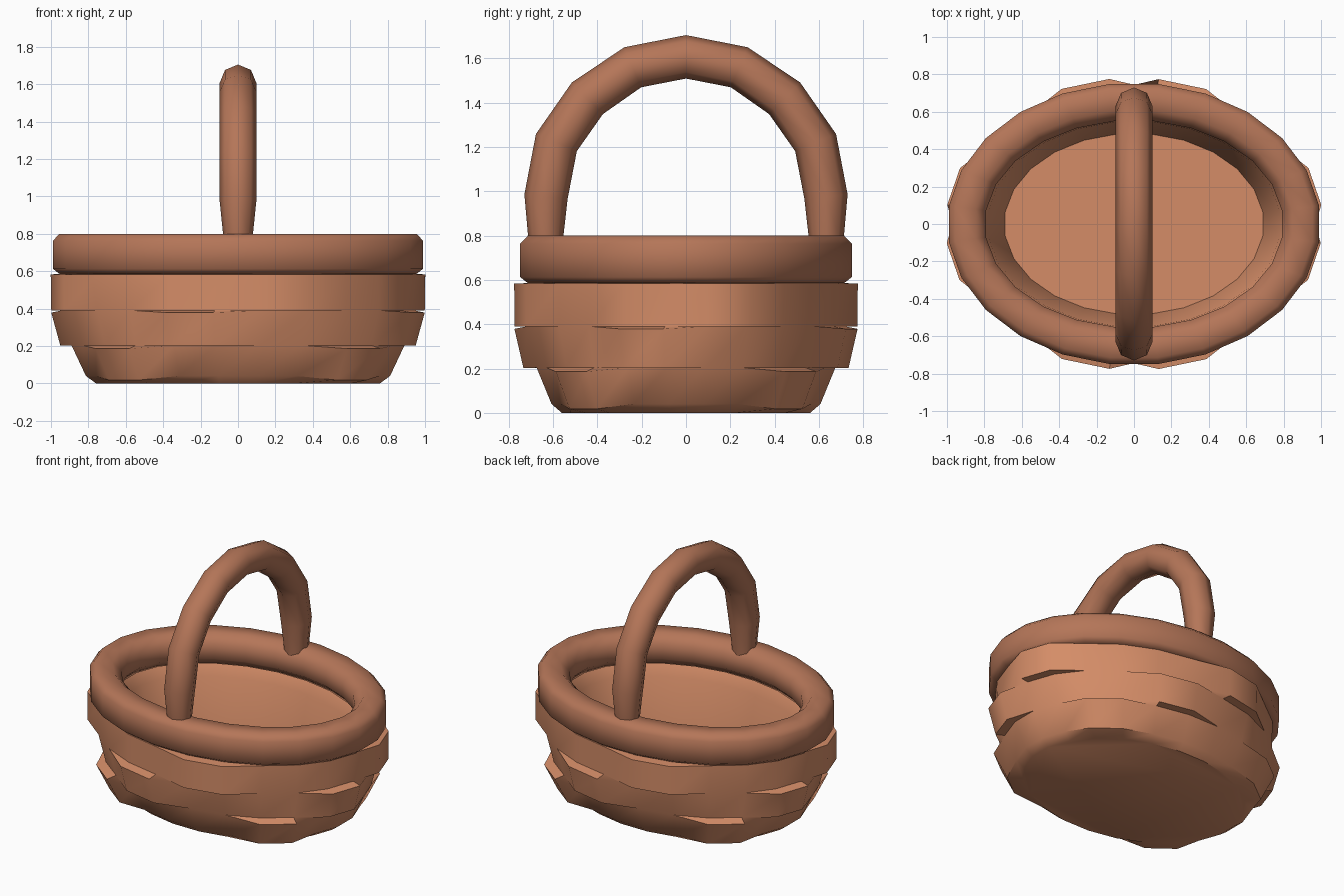
import bpy, bmesh, math
from mathutils import Vector

if "Cube" in bpy.data.objects:
    bpy.data.objects.remove(bpy.data.objects["Cube"])

N = 24  # segments around the oval


def material(name, rgb):
    m = bpy.data.materials.new(name)
    m.diffuse_color = (*rgb, 1)
    m.use_nodes = True
    m.node_tree.nodes["Principled BSDF"].inputs["Base Color"].default_value = m.diffuse_color
    return m


wicker = material("light wicker", (0.66, 0.265, 0.137))
trim = material("dark wicker", (0.46, 0.18, 0.098))


def loft(name, rings, mat, angle, close=False, cap_start=False, cap_end=False, up=False):
    """Skin a list of equally long point rings."""
    bm = bmesh.new()
    vs = [[bm.verts.new(p) for p in r] for r in rings]
    n = len(vs[0])
    pairs = list(zip(vs, vs[1:])) + ([(vs[-1], vs[0])] if close else [])
    for r, s in pairs:
        for i in range(n):
            j = (i + 1) % n
            bm.faces.new((r[i], r[j], s[j], s[i]))
    if cap_start:
        bm.faces.new(vs[0][::-1])
    if cap_end:
        bm.faces.new(vs[-1])
    bmesh.ops.remove_doubles(bm, verts=bm.verts, dist=0.0005)
    bmesh.ops.recalc_face_normals(bm, faces=bm.faces)
    if up and sum(f.normal.z for f in bm.faces) < 0:
        bmesh.ops.reverse_faces(bm, faces=bm.faces)
    me = bpy.data.meshes.new(name)
    bm.to_mesh(me)
    bm.free()
    me.materials.append(mat)
    ob = bpy.data.objects.new(name, me)
    bpy.context.collection.objects.link(ob)
    bpy.ops.object.select_all(action='DESELECT')
    ob.select_set(True)
    bpy.context.view_layer.objects.active = ob
    bpy.ops.object.shade_smooth_by_angle(angle=math.radians(angle))
    return ob


def oval(a, b, z, bulge=0.0, centre=0.0, drop=0.0):
    """Oval ring; four lobes of two points each are pushed outwards."""
    pts = []
    for i in range(N):
        deg = 7.5 + 15 * i
        lobe = abs((deg - centre + 45) % 90 - 45) < 10
        d = bulge if lobe else 0
        t = math.radians(deg)
        pts.append((math.cos(t) * (a + d), math.sin(t) * (b + d), z - (drop if lobe else 0)))
    return pts


# Woven body: three bands in one skin, each with its lobes turned by 30 degrees
loft("woven_body", [
    oval(0.765, 0.565, 0),
    oval(0.82, 0.612, 0.04, 0.05, 45, 0.022),
    oval(0.898, 0.68, 0.204, 0.06, 45, 0.018),
    oval(0.898, 0.68, 0.204, 0.06, 75, 0.002),
    oval(0.947, 0.721, 0.391, 0.06, 75, 0.012),
    oval(0.947, 0.721, 0.391, 0.06, 105, 0.001),
    oval(0.95, 0.722, 0.583, 0.06, 105),
    oval(0.88, 0.64, 0.59)], wicker, 40, cap_start=True)

# Hollow inside: steep wall down to a deep floor
loft("basket_inside", [oval(0.83, 0.59, 0.6), oval(0.785, 0.55, 0.53), oval(0.695, 0.485, 0.06)],
     wicker, 40, cap_end=True, up=True)

# Thick rounded rim
section = [(0.1, -0.08), (0.1, 0.07), (0.065, 0.107), (-0.045, 0.107),
           (-0.1, 0.05), (-0.1, -0.05), (-0.05, -0.1), (0.065, -0.107)]
loft("rim", [oval(0.898 + r, 0.655 + r, 0.693 + z) for r, z in section], trim, 80, close=True)

# Arched handle: half path mirrored, octagonal tube
half = [(0.633, 0.74, 0.075), (0.633, 0.8, 0.08), (0.632, 0.975, 0.098),
        (0.585, 1.22, 0.1), (0.445, 1.42, 0.1), (0.24, 1.56, 0.098)]
path = half + [(0, 1.607, 0.098)] + [(-y, z, r) for y, z, r in reversed(half)]
rings = []
for k, (y, z, r) in enumerate(path):
    p, q = path[max(k - 1, 0)], path[min(k + 1, len(path) - 1)]
    d = Vector((0, q[0] - p[0], q[1] - p[1])).normalized()
    out = Vector((0, d.z, -d.y))
    rings.append([Vector((0, y, z)) + out * r * math.cos(i * math.pi / 4)
                  + Vector((r * math.sin(i * math.pi / 4), 0, 0)) for i in range(8)])
loft("handle", rings, trim, 60, cap_start=True, cap_end=True)
